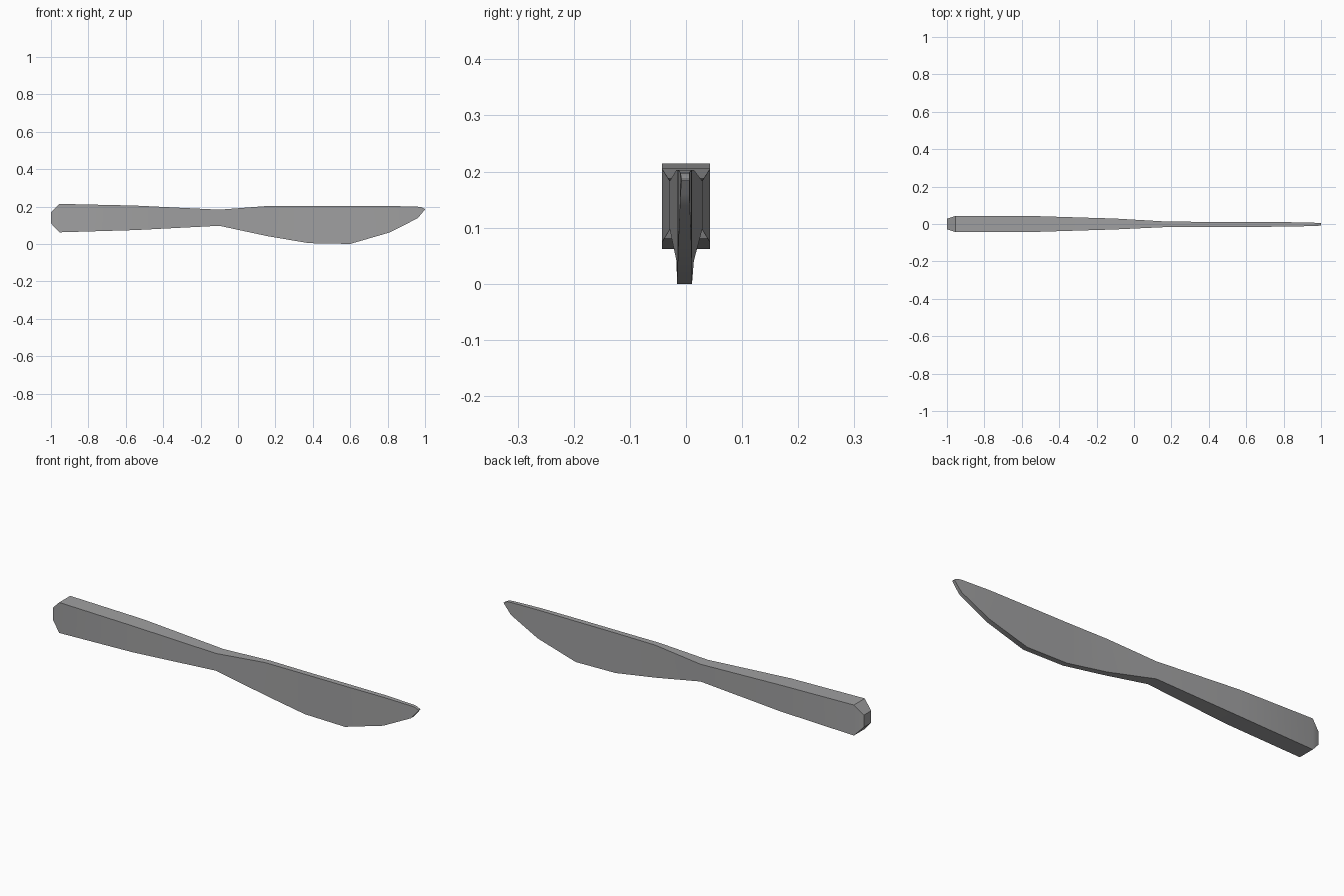
import bpy, bmesh, math

if "Cube" in bpy.data.objects:
    bpy.data.objects.remove(bpy.data.objects["Cube"])

# Steel colour
steel = bpy.data.materials.new("steel_grey")
steel.diffuse_color = (0.35, 0.35, 0.355, 1)
steel.use_nodes = True
steel.node_tree.nodes["Principled BSDF"].inputs["Base Color"].default_value = steel.diffuse_color

# Knife stations: x, bottom z, top z, left y, right y
STATIONS = [
    (-1.00, 0.110, 0.170, -0.028, 0.028),
    (-0.955, 0.062, 0.214, -0.043, 0.043),
    (-0.55, 0.074, 0.205, -0.043, 0.043),
    (-0.10, 0.097, 0.183, -0.029, 0.029),
    (0.16, 0.041, 0.203, -0.017, 0.014),
    (0.38, 0.004, 0.203, -0.016, 0.011),
    (0.60, 0.000, 0.203, -0.016, 0.011),
    (0.81, 0.061, 0.203, -0.014, 0.010),
    (0.96, 0.137, 0.199, -0.011, 0.007),
    (0.98, 0.160, 0.197, -0.010, 0.006),
    (1.00, 0.184, 0.187, -0.008, 0.006),
]

# Loft the handle and blade as one rectangular tube with closed ends
bm = bmesh.new()
rings = [[bm.verts.new((x, y, z)) for y, z in ((l, b), (r, b), (r, t), (l, t))]
         for x, b, t, l, r in STATIONS]
for a, b in zip(rings, rings[1:]):
    for i in range(4):
        j = (i + 1) % 4
        bm.faces.new((a[i], a[j], b[j], b[i]))
bm.faces.new(rings[0])
bm.faces.new(rings[-1])
bmesh.ops.recalc_face_normals(bm, faces=bm.faces[:])
mesh = bpy.data.meshes.new("table_knife")
bm.to_mesh(mesh)
bm.free()
mesh.materials.append(steel)
knife = bpy.data.objects.new("table_knife", mesh)
bpy.context.collection.objects.link(knife)

# Smooth the broad faces, keep the rims sharp
bpy.context.view_layer.objects.active = knife
knife.select_set(True)
bpy.ops.object.shade_smooth_by_angle(angle=math.radians(30))
